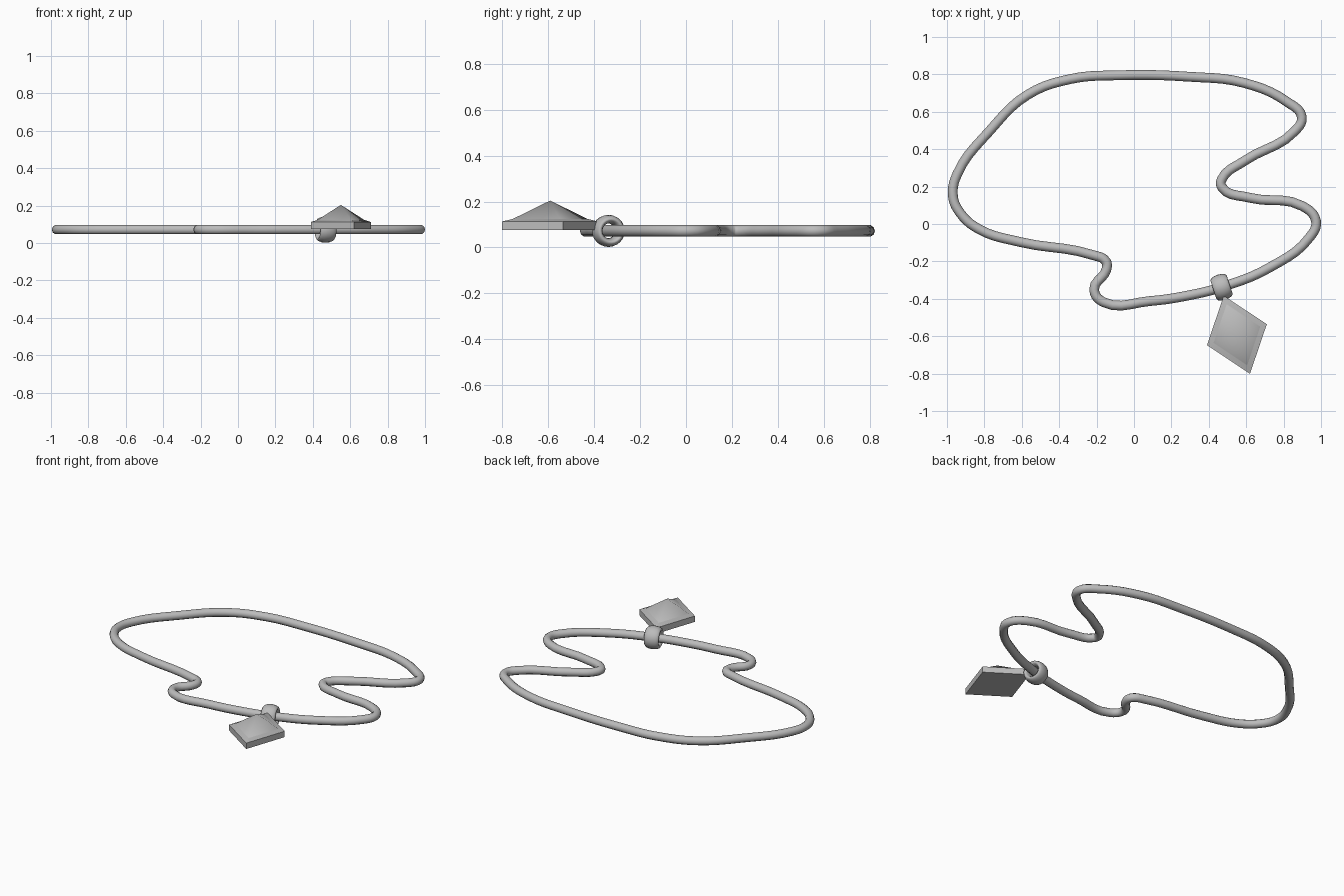
import bpy, math
from mathutils import Vector

cube = bpy.data.objects.get("Cube")
if cube:
    bpy.data.objects.remove(cube, do_unlink=True)

# Single grey metal
grey = bpy.data.materials.new("grey_metal")
grey.use_nodes = True
colour = (0.5, 0.5, 0.5, 1)
grey.diffuse_color = colour
grey.node_tree.nodes["Principled BSDF"].inputs["Base Color"].default_value = colour

CORD_Z = 0.072


def activate(obj):
    bpy.ops.object.select_all(action='DESELECT')
    obj.select_set(True)
    bpy.context.view_layer.objects.active = obj


def add_mesh(name, verts, faces):
    mesh = bpy.data.meshes.new(name)
    mesh.from_pydata(verts, [], faces)
    mesh.materials.append(grey)
    obj = bpy.data.objects.new(name, mesh)
    bpy.context.collection.objects.link(obj)
    activate(obj)
    return obj


# Cord: closed round tube lying flat in loose bends
path = [
    (-.09, .795), (-.34, .775), (-.57, .69), (-.77, .50), (-.945, .267),
    (-.968, .15), (-.93, .06), (-.83, -.027), (-.61, -.096), (-.22, -.166),
    (-.15, -.20), (-.148, -.245), (-.213, -.35), (-.165, -.417), (.085, -.412),
    (.30, -.38), (.47, -.337), (.73, -.23), (.94, -.07), (.973, .016),
    (.90, .096), (.62, .14), (.47, .197), (.47, .24), (.59, .337),
    (.86, .497), (.897, .572), (.82, .652), (.59, .754), (.30, .787),
]
curve = bpy.data.curves.new("cord", 'CURVE')
curve.dimensions = '3D'
curve.bevel_depth = 0.026
curve.bevel_resolution = 3
curve.resolution_u = 5
spline = curve.splines.new('BEZIER')
spline.bezier_points.add(len(path) - 1)
spline.use_cyclic_u = True
for point, (x, y) in zip(spline.bezier_points, path):
    point.co = (x, y, CORD_Z)
    point.handle_left_type = point.handle_right_type = 'AUTO'
curve.materials.append(grey)
cord = bpy.data.objects.new("cord", curve)
bpy.context.collection.objects.link(cord)
activate(cord)
bpy.ops.object.convert(target='MESH')
bpy.ops.object.shade_smooth()

# Hanging ring: wide rounded band threaded on the cord
bpy.ops.mesh.primitive_torus_add(major_radius=0.051, minor_radius=0.019,
                                 major_segments=24, minor_segments=12,
                                 location=(.468, -.338, CORD_Z),
                                 rotation=(0, math.radians(90), math.radians(18)))
ring = bpy.context.object
ring.name = "hanging_ring"
ring.scale.z = 2.4
ring.data.materials.append(grey)
bpy.ops.object.shade_smooth()

# Pendant: lozenge frame with a raised pyramid stone
centre = Vector((.55, -.592))
half_long = Vector((.07, -.209))
half_short = Vector((.16, .056))


def lozenge(scale, z):
    corners = (half_long, half_short, -half_long, -half_short)
    return [(*(centre + c * scale), z) for c in corners]


def bands(loops):
    return [(4 * k + i, 4 * k + (i + 1) % 4, 4 * k + 4 + (i + 1) % 4, 4 * k + 4 + i)
            for k in range(loops - 1) for i in range(4)]


INNER = 0.78
frame = add_mesh("pendant_frame",
                 lozenge(1, .075) + lozenge(1, .113) + lozenge(INNER, .124),
                 [(3, 2, 1, 0)] + bands(3))
bpy.ops.object.shade_smooth_by_angle(angle=math.radians(30))

stone = add_mesh("pendant_stone",
                 lozenge(INNER, .124) + [(*centre, .204)],
                 [(i, (i + 1) % 4, 4) for i in range(4)])
bpy.ops.object.shade_smooth()
